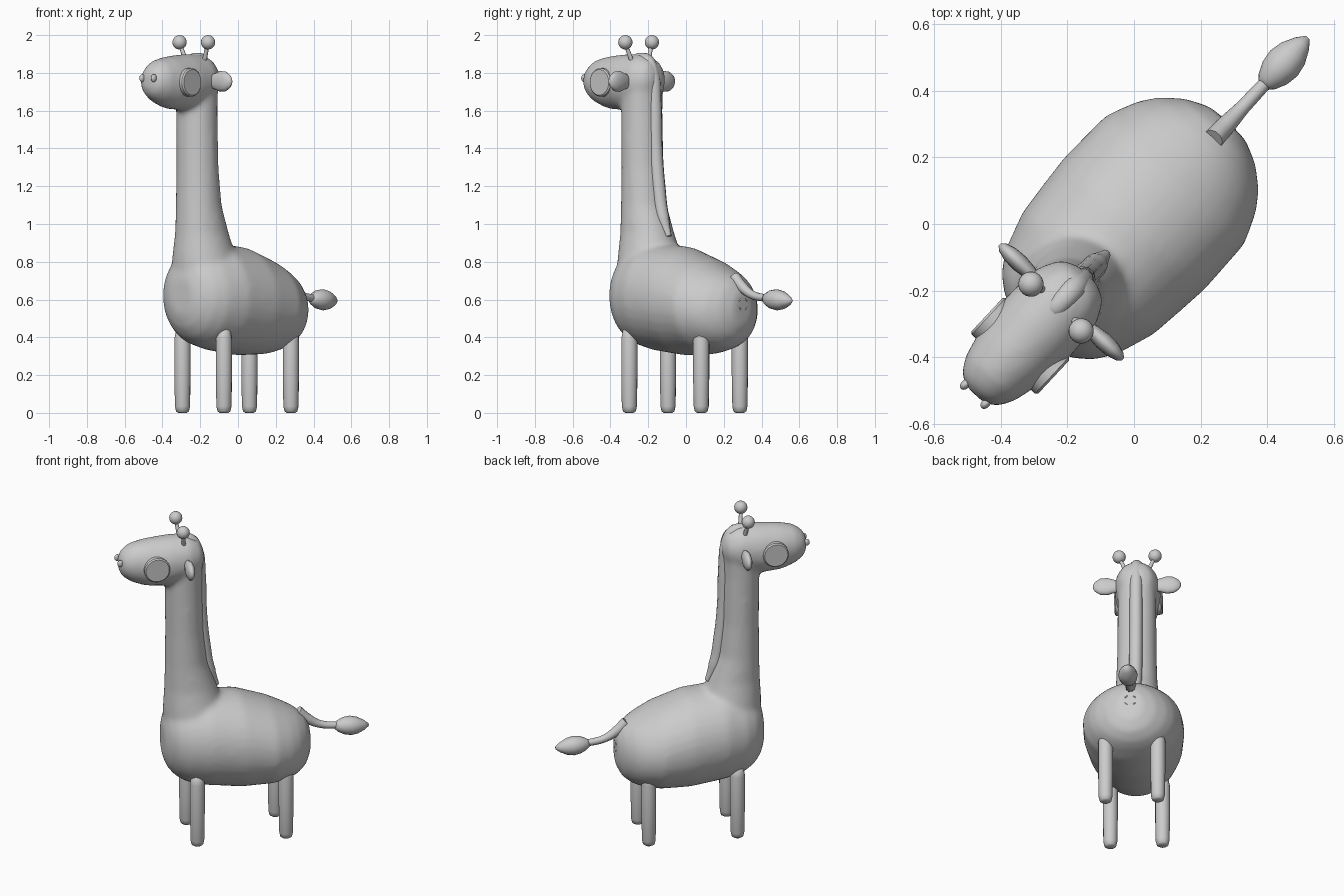
import bpy, bmesh
from math import pi, cos, sin, radians
from mathutils import Matrix, Vector

if "Cube" in bpy.data.objects:
    bpy.data.objects.remove(bpy.data.objects["Cube"])

HEADING = radians(47)  # local +x runs from nose to tail

clay = bpy.data.materials.new("clay grey")
clay.use_nodes = True
GREY = (0.6, 0.6, 0.6, 1)
clay.diffuse_color = GREY
clay.node_tree.nodes["Principled BSDF"].inputs["Base Color"].default_value = GREY


def place(name, data):
    ob = bpy.data.objects.new(name, data)
    bpy.context.collection.objects.link(ob)
    ob.rotation_euler.z = HEADING
    data.materials.append(clay)
    return ob


def finish(name, bm):
    bmesh.ops.recalc_face_normals(bm, faces=bm.faces)
    me = bpy.data.meshes.new(name)
    bm.to_mesh(me)
    bm.free()
    for p in me.polygons:
        p.use_smooth = True
    return place(name, me)


def loft(bm, rings, sides=32):
    """rings: (centre, u, v), each an ellipse with half axes u and v."""
    loops = []
    for c, u, v in rings:
        turns = [2 * pi * i / sides for i in range(sides)]
        loops.append([bm.verts.new(Vector(c) + Vector(u) * cos(t) + Vector(v) * sin(t)) for t in turns])
    for a, b in zip(loops, loops[1:]):
        for i in range(sides):
            j = (i + 1) % sides
            bm.faces.new((a[i], a[j], b[j], b[i]))
    bm.faces.new(loops[0][::-1])
    bm.faces.new(loops[-1])


def lengthwise(sections):
    """(x, bottom, top, half width) to rings."""
    return [((x, 0, (lo + hi) / 2), (0, w, 0), (0, 0, (hi - lo) / 2)) for x, lo, hi, w in sections]


def ellipsoid(name, centre, size):
    bm = bmesh.new()
    bmesh.ops.create_uvsphere(bm, u_segments=20, v_segments=12, radius=1,
                              matrix=Matrix.Translation(centre) @ Matrix.Diagonal((*size, 1)))
    return finish(name, bm)


def tube(name, points, depth):
    """points: (x, y, z, radius factor)."""
    cu = bpy.data.curves.new(name, "CURVE")
    cu.dimensions = "3D"
    cu.bevel_depth = depth
    cu.bevel_resolution = 3
    cu.use_fill_caps = True
    sp = cu.splines.new("BEZIER")
    sp.bezier_points.add(len(points) - 1)
    sp.resolution_u = 6
    for bp, (x, y, z, r) in zip(sp.bezier_points, points):
        bp.co = (x, y, z)
        bp.radius = r
        bp.handle_left_type = bp.handle_right_type = "AUTO"
    return place(name, cu)


# Body, neck and head blended into one skin
bm = bmesh.new()
loft(bm, lengthwise([
    (-.445, .52, .72, .08), (-.42, .45, .80, .14), (-.38, .40, .84, .19),
    (-.32, .36, .87, .23), (-.2, .33, .90, .27), (0, .305, .88, .29),
    (.18, .31, .815, .285), (.275, .33, .77, .245), (.33, .35, .74, .205),
    (.38, .39, .70, .145), (.415, .46, .64, .07)]))
loft(bm, [((x, 0, z), (r, 0, 0), (0, w, 0)) for x, z, r, w in [
    (-.23, .55, .19, .19), (-.245, .7, .19, .185), (-.262, .82, .175, .165),
    (-.28, .95, .15, .135), (-.305, 1.1, .122, .12), (-.315, 1.3, .11, .113),
    (-.32, 1.6, .107, .112), (-.315, 1.78, .108, .112), (-.31, 1.86, .08, .085)]])
loft(bm, lengthwise([
    (-.7, 1.71, 1.80, .04), (-.68, 1.675, 1.835, .075), (-.63, 1.64, 1.87, .102),
    (-.55, 1.61, 1.888, .121), (-.42, 1.6, 1.9, .132), (-.30, 1.62, 1.9, .125),
    (-.23, 1.67, 1.86, .09), (-.205, 1.73, 1.80, .04)]))
skin = finish("body_neck_and_head", bm)
remesh = skin.modifiers.new("Blend", "REMESH")
remesh.mode = "VOXEL"
remesh.voxel_size = 0.014
remesh.use_smooth_shade = True
soften = skin.modifiers.new("Soften", "SMOOTH")
soften.factor = 0.5
soften.iterations = 14

# Mane along the back of the neck
tube("mane", [(-.40, 0, 1.855, .35), (-.34, 0, 1.872, .9), (-.28, 0, 1.86, 1),
              (-.245, 0, 1.80, 1), (-.228, 0, 1.65, 1), (-.22, 0, 1.4, 1),
              (-.2, 0, 1.2, 1), (-.168, 0, 1.03, .95), (-.125, 0, .935, .4)], .038)

# Tail and its tuft
tube("tail", [(.35, 0, .72, 1.2), (.41, 0, .665, 1.1), (.48, 0, .625, .85), (.6, 0, .605, .75)], .026)
bm = bmesh.new()
loft(bm, [((x, 0, .603 - (x - .57) * .05), (0, r, 0), (0, 0, r)) for x, r in [
    (.565, .016), (.585, .034), (.62, .05), (.66, .056), (.7, .048), (.74, .028), (.765, .008)]], 16)
finish("tail_tuft", bm)

# Four small marks under the tail
for sy in (-1, 1):
    for sz in (-1, 1):
        mark = ellipsoid("tail_mark", (0, 0, 0), (.008, .013, .005))
        turn = Matrix.Rotation(sy * sz * -pi / 4, 4, "X")
        mark.data.transform(Matrix.Translation((.41, sy * .024, .575 + sz * .022)) @ turn)

for side, s in (("right", 1), ("left", -1)):
    # Legs
    for end, x in (("front", -.27), ("back", .25)):
        bm = bmesh.new()
        loft(bm, [((x, s * .15, z), (r, 0, 0), (0, r, 0)) for z, r in
                  [(0, .022), (.008, .034), (.035, .04), (.2, .043), (.39, .043), (.46, .03)]], 16)
        finish(f"{end}_leg_{side}", bm)

    # Eye discs
    bm = bmesh.new()
    loft(bm, [((-.5, s * y, 1.75), (r, 0, 0), (0, 0, r)) for y, r in
              [(.09, .075), (.13, .075), (.137, .068)]])
    eye = finish(f"eye_{side}", bm)
    eye.data.set_sharp_from_angle(angle=radians(35))

    # Leaf-shaped ears
    bm = bmesh.new()
    loft(bm, [((-.32, s * y, 1.755), (t, 0, 0), (0, 0, h)) for y, t, h in
              [(.09, .014, .03), (.13, .022, .042), (.17, .027, .055),
               (.21, .025, .052), (.24, .016, .032), (.253, .005, .01)]], 16)
    finish(f"ear_{side}", bm)

    # Horns
    tube(f"horn_stem_{side}", [(-.33, s * .06, 1.85, 1.2), (-.343, s * .1, 1.95, .9)], .011)
    ellipsoid(f"horn_ball_{side}", (-.343, s * .103, 1.962), (.038, .038, .038))

    # Nostrils
    ellipsoid(f"nostril_{side}", (-.698, s * .042, 1.772), (.018, .013, .021))
